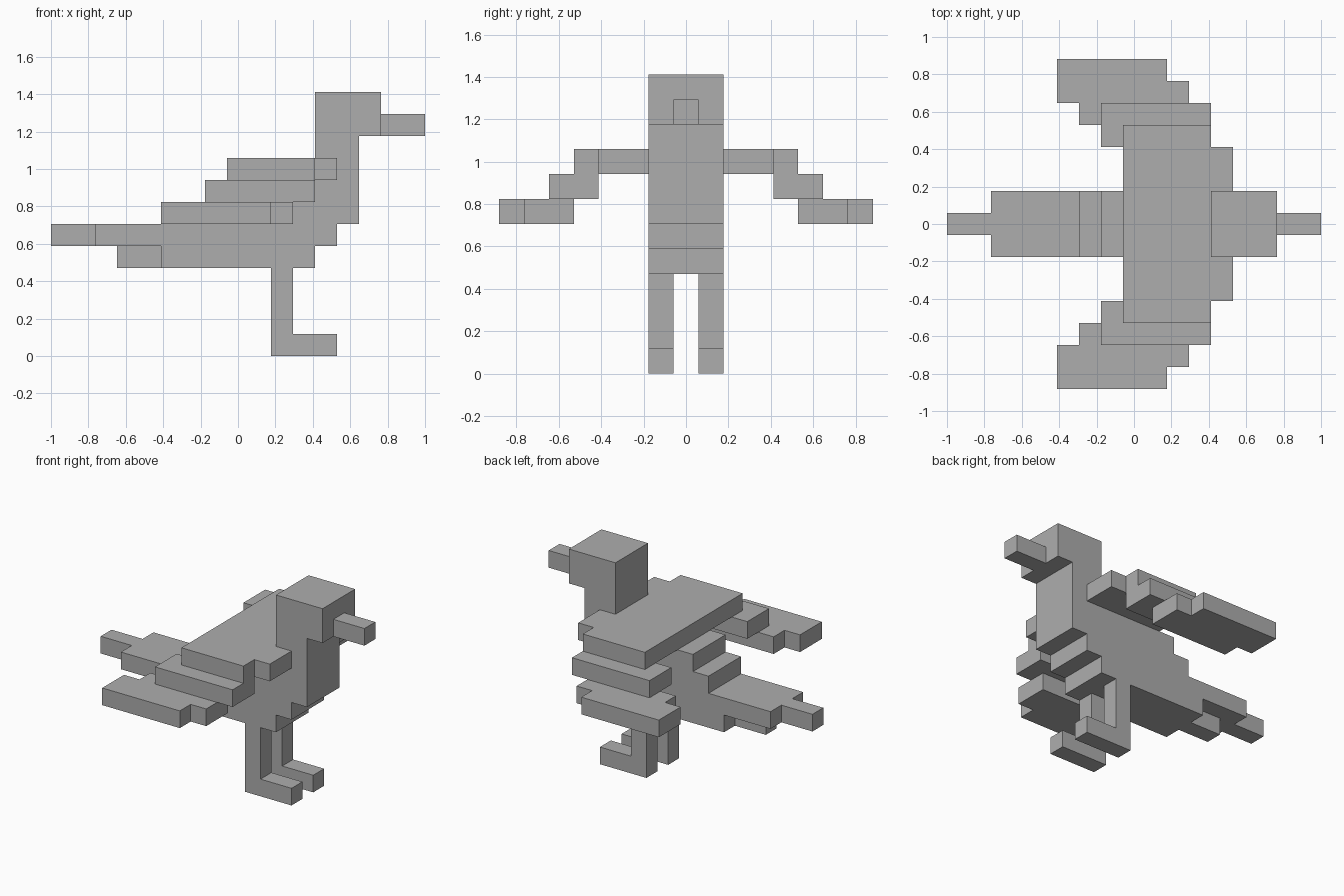
import bpy
import bmesh
from mathutils import Vector

cube = bpy.data.objects.get("Cube")
if cube:
    bpy.data.objects.remove(cube, do_unlink=True)

U = 2 / 17          # one block
HALF_LENGTH = 8.5   # blocks from tail tip to the centre

grey = bpy.data.materials.new("plain grey")
grey.use_nodes = True
colour = (0.42, 0.42, 0.42, 1)
grey.diffuse_color = colour
grey.node_tree.nodes["Principled BSDF"].inputs["Base Color"].default_value = colour


def extrude(name, outline, push):
    """Extrude an outline (in blocks, x from the tail tip) into a flat-sided solid."""
    bm = bmesh.new()
    verts = [bm.verts.new(((x - HALF_LENGTH) * U, y * U, z * U)) for x, y, z in outline]
    face = bm.faces.new(verts)
    result = bmesh.ops.extrude_face_region(bm, geom=[face], use_keep_orig=True)
    moved = [v for v in result["geom"] if isinstance(v, bmesh.types.BMVert)]
    bmesh.ops.translate(bm, verts=moved, vec=Vector(push) * U)
    bmesh.ops.recalc_face_normals(bm, faces=bm.faces)
    mesh = bpy.data.meshes.new(name)
    bm.to_mesh(mesh)
    bm.free()
    mesh.materials.append(grey)
    obj = bpy.data.objects.new(name, mesh)
    bpy.context.collection.objects.link(obj)
    return obj


def side_profile(name, points, y0, y1):
    return extrude(name, [(x, y0, z) for x, z in points], (0, y1 - y0, 0))


def box(name, x0, x1, y0, y1, z0, z1):
    return side_profile(name, [(x0, z0), (x1, z0), (x1, z1), (x0, z1)], y0, y1)


def wing_layer(name, points, side, z):
    return extrude(name, [(x, side * y, z) for x, y in points], (0, 0, 1))


# Stepped body with the neck and the flat tail
side_profile("body", [
    (5, 4), (12, 4), (12, 5), (13, 5), (13, 6), (14, 6), (14, 10), (12, 10),
    (12, 9), (8, 9), (8, 8), (7, 8), (7, 7), (6, 7), (6, 6), (2, 6), (2, 5), (5, 5),
], -1.5, 1.5)
box("tail_tip", 0, 2, -0.5, 0.5, 5, 6)
box("under_tail", 3, 5, -0.5, 0.5, 4, 5)

# Head and beak
box("head", 12, 15, -1.5, 1.5, 10, 12)
box("beak", 15, 17, -0.5, 0.5, 10, 11)

# Wings step down and back; legs end in forward feet
for label, side in (("back", 1), ("front", -1)):
    wing_layer(label + "_wing_inner",
               [(8, 1.5), (13, 1.5), (13, 3.5), (12, 3.5), (12, 4.5), (8, 4.5)], side, 8)
    wing_layer(label + "_wing_middle",
               [(7, 3.5), (12, 3.5), (12, 5.5), (7, 5.5)], side, 7)
    wing_layer(label + "_wing_tip",
               [(6, 4.5), (11, 4.5), (11, 6.5), (10, 6.5), (10, 7.5),
                (5, 7.5), (5, 5.5), (6, 5.5)], side, 6)
    side_profile(label + "_leg",
                 [(10, 0), (13, 0), (13, 1), (11, 1), (11, 4), (10, 4)],
                 side * 0.5, side * 1.5)
